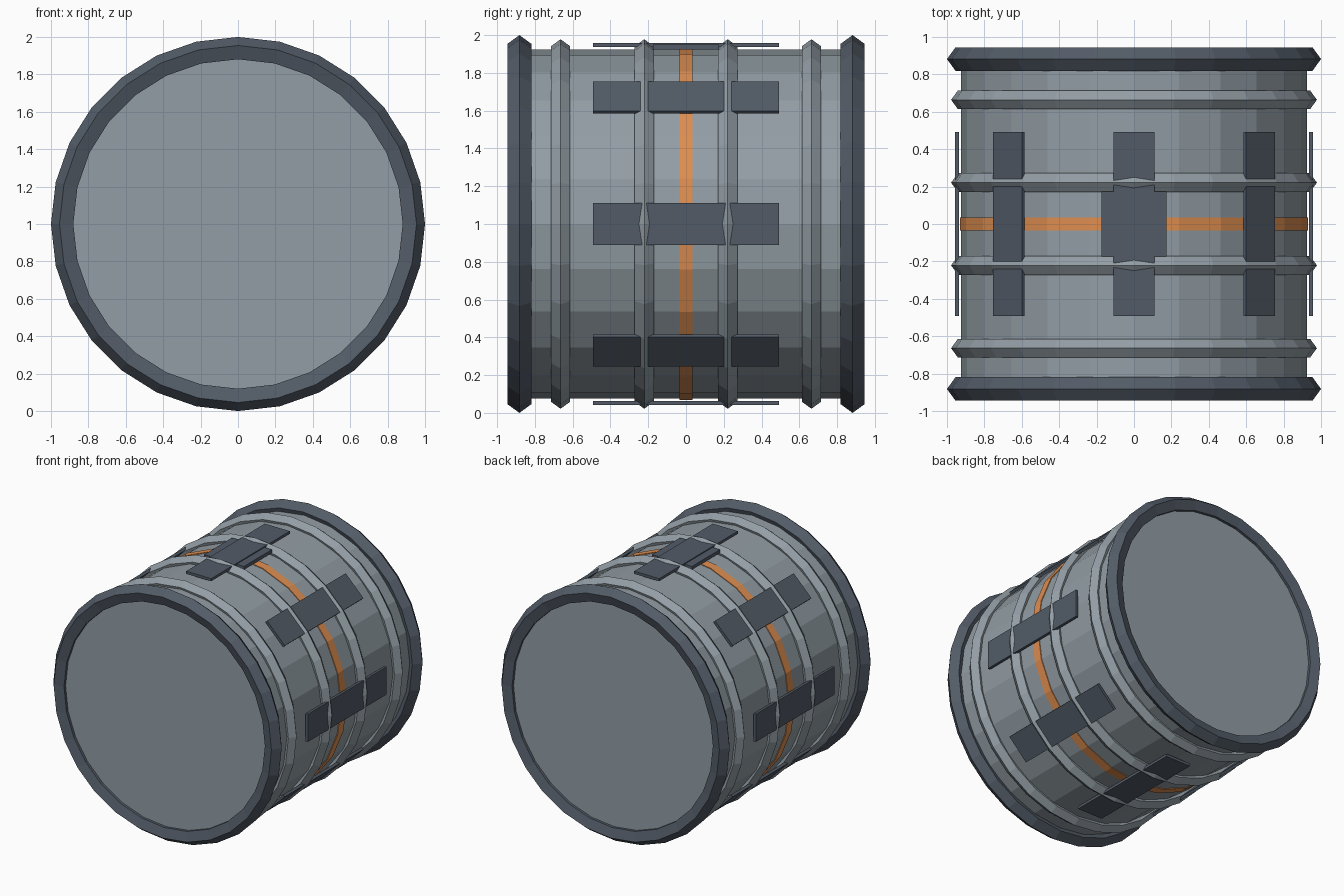
import bpy, bmesh, math
from mathutils import Matrix, Vector

if "Cube" in bpy.data.objects:
    bpy.data.objects.remove(bpy.data.objects["Cube"])

BODY_SIDES = 24
RING_SIDES = 28
CENTRE = Vector((0, 0, 1))


def material(name, rgb):
    m = bpy.data.materials.new(name)
    m.diffuse_color = (*rgb, 1)
    m.use_nodes = True
    m.node_tree.nodes["Principled BSDF"].inputs["Base Color"].default_value = m.diffuse_color
    return m


GREY = material("light_grey", (0.29, 0.34, 0.375))
DARK = material("dark_slate", (0.085, 0.105, 0.135))
ORANGE = material("orange", (0.74, 0.27, 0.08))


def finish(name, bm, mat):
    bmesh.ops.recalc_face_normals(bm, faces=bm.faces)
    mesh = bpy.data.meshes.new(name)
    bm.to_mesh(mesh)
    bm.free()
    mesh.materials.append(mat)
    ob = bpy.data.objects.new(name, mesh)
    ob.location = CENTRE
    bpy.context.collection.objects.link(ob)
    return ob


def lathe(name, profile, mat, sides, closed=True):
    """Turn (radius, y) points around the y axis; open profiles get end caps."""
    bm = bmesh.new()
    rings = []
    for i in range(sides):
        a = 2 * math.pi * i / sides
        rings.append([bm.verts.new((r * math.sin(a), y, r * math.cos(a)))
                      for r, y in profile])
    n = len(profile)
    for i in range(sides):
        p, q = rings[i], rings[(i + 1) % sides]
        for k in range(n if closed else n - 1):
            j = (k + 1) % n
            bm.faces.new((p[k], p[j], q[j], q[k]))
    if not closed:
        bm.faces.new([r[0] for r in rings])
        bm.faces.new([r[-1] for r in rings])
    return finish(name, bm, mat)


def five_sided_ring(name, y, radius, minor, mat):
    """Ring with a five-sided section, pointing outwards."""
    section = [(radius + minor * math.cos(k * math.tau / 5),
                y + minor * math.sin(k * math.tau / 5)) for k in range(5)]
    return lathe(name, section, mat, RING_SIDES)


def plate(name, size, radius, angle, mat):
    """Box placed at a radius and turned about the y axis."""
    bm = bmesh.new()
    bmesh.ops.create_cube(bm, size=1)
    bmesh.ops.scale(bm, vec=size, verts=bm.verts)
    bmesh.ops.translate(bm, vec=(0, 0, radius), verts=bm.verts)
    bmesh.ops.rotate(bm, matrix=Matrix.Rotation(angle, 3, 'Y'), verts=bm.verts)
    return finish(name, bm, mat)


# Drum body with flat, slightly recessed end caps
lathe("drum_body", [(0.925, -0.9), (0.925, 0.9)], GREY, BODY_SIDES, closed=False)

# Heavy end rims and lighter ribs, front and back
for side, label in ((-1, "front"), (1, "back")):
    five_sided_ring(label + "_rim", side * 0.882, 0.934, 0.066, DARK)
    five_sided_ring(label + "_outer_rib", side * 0.664, 0.925, 0.053, GREY)
    five_sided_ring(label + "_inner_rib", side * 0.221, 0.925, 0.053, GREY)

# Painted centre stripe
lathe("centre_stripe",
      [(0.91, -0.035), (0.931, -0.035), (0.931, 0.035), (0.91, 0.035)],
      ORANGE, BODY_SIDES)

# Eight long panels around the drum
for i in range(8):
    plate(f"side_panel_{i + 1}", (0.22, 0.985, 0.021), 0.947, i * math.pi / 4, DARK)

# Square hatch under the top panel
plate("top_hatch", (0.35, 0.35, 0.026), 0.937, 0, DARK)
